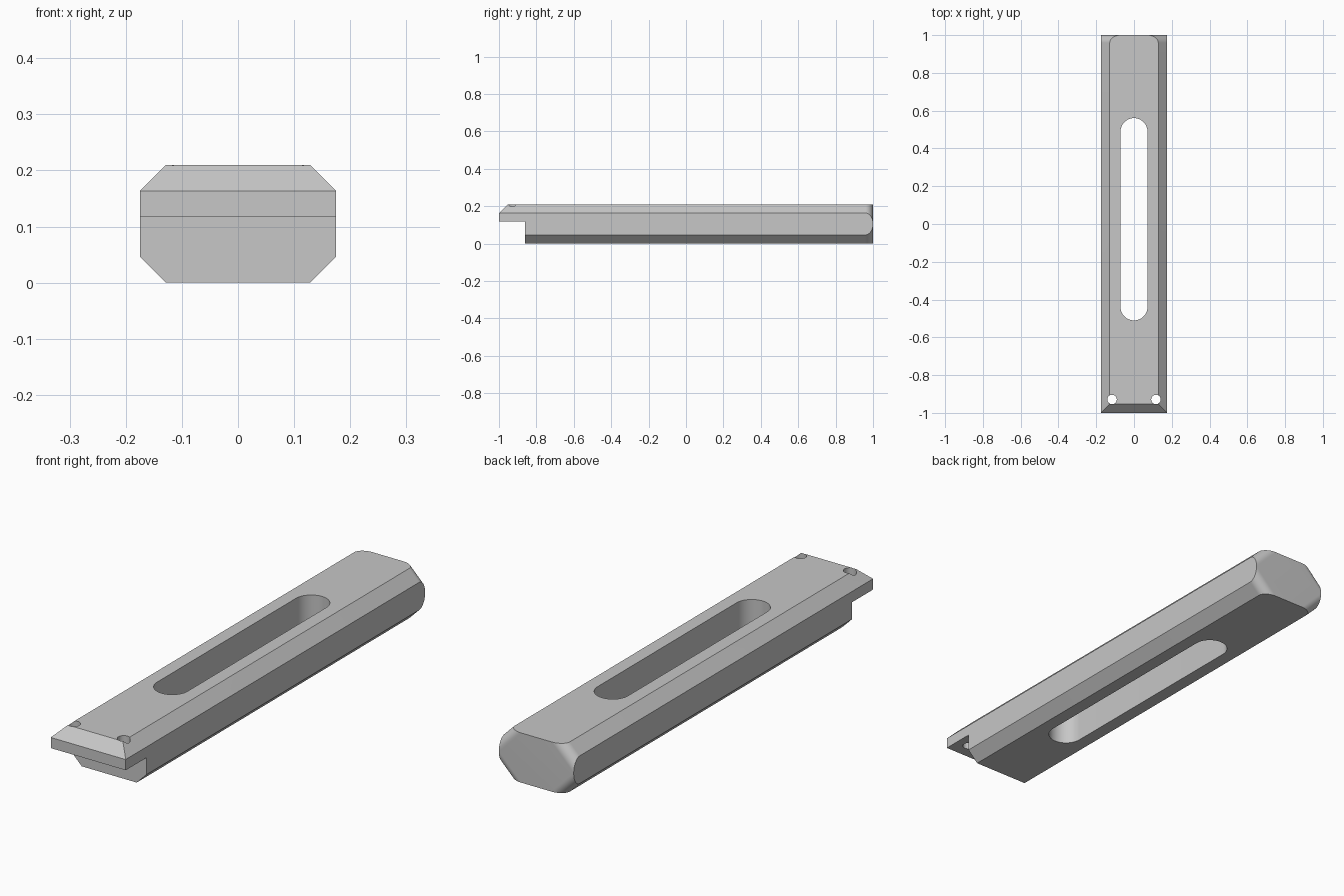
import bpy, bmesh, math
from mathutils import Vector

cube = bpy.data.objects.get("Cube")
if cube:
    bpy.data.objects.remove(cube, do_unlink=True)

W, H, C = 0.175, 0.21, 0.0465   # half width, height, chamfer
R = 0.041                       # rounding of the back end
STEPS = 12

grey = bpy.data.materials.new("grey")
grey.use_nodes = True
grey.diffuse_color = (0.57, 0.57, 0.57, 1)
grey.node_tree.nodes["Principled BSDF"].inputs["Base Color"].default_value = (0.57, 0.57, 0.57, 1)


def make_object(name, bm):
    bmesh.ops.recalc_face_normals(bm, faces=bm.faces[:])
    mesh = bpy.data.meshes.new(name)
    bm.to_mesh(mesh)
    bm.free()
    mesh.materials.append(grey)
    ob = bpy.data.objects.new(name, mesh)
    bpy.context.collection.objects.link(ob)
    return ob


def octagon(y, c):
    quarter = [(W, H / 2 - c), (W - c, H / 2)]
    right = [(x, -z) for x, z in reversed(quarter)] + quarter
    ring = right + [(-x, z) for x, z in reversed(right)]
    return [Vector((x, y, z + H / 2)) for x, z in ring]


def prism(name, outline, z0, z1):
    bm = bmesh.new()
    face = bm.faces.new([bm.verts.new((x, y, z0)) for x, y in outline])
    moved = bmesh.ops.extrude_face_region(bm, geom=[face])["geom"]
    verts = [v for v in moved if isinstance(v, bmesh.types.BMVert)]
    bmesh.ops.translate(bm, verts=verts, vec=(0, 0, z1 - z0))
    return make_object(name, bm)


def capsule(x, y0, y1, r, n=24):
    # Outline of a round-ended slot; equal ends give a circle
    pts = []
    for cy, start in ((y1, 0), (y0, math.pi)):
        last = n if y0 == y1 else n + 1
        for i in range(last):
            a = start + math.pi * i / n
            pts.append((x + r * math.cos(a), cy + r * math.sin(a)))
    return pts


# Chamfered bar, lofted along y with its chamfers rounding into the back face
sections = [(-1, C)]
for i in range(STEPS + 1):
    a = math.pi / 2 * i / STEPS
    sections.append((1 - R + R * math.sin(a), C + math.sqrt(2) * R * (1 - math.cos(a))))
bm = bmesh.new()
rings = [[bm.verts.new(p) for p in octagon(y, c)] for y, c in sections]
for a, b in zip(rings, rings[1:]):
    for i in range(8):
        j = (i + 1) % 8
        bm.faces.new((a[i], a[j], b[j], b[i]))
bm.faces.new(rings[0])
bm.faces.new(rings[-1])

# Sloped top edge at the front
cut = bmesh.ops.bisect_plane(bm, geom=bm.verts[:] + bm.edges[:] + bm.faces[:],
                             plane_co=(0, -1, H - C - 0.0005), plane_no=(0, -1, 1),
                             clear_outer=True)
bmesh.ops.holes_fill(bm, edges=[e for e in bm.edges if e.is_boundary], sides=0)
bar = make_object("clamp_bar", bm)

# Step under the front lip, long slot and two small lip holes
cutters = [
    prism("step_cutter", [(-1, -1.2), (1, -1.2), (1, -0.86), (-1, -0.86)], -0.1, 0.118),
    prism("slot_cutter", capsule(0, -0.439, 0.489, 0.0715), -0.1, 0.4),
]
for s in (-1, 1):
    cutters.append(prism("hole_cutter", capsule(s * 0.116, -0.929, -0.929, 0.025, 16), 0.05, 0.4))

bpy.context.view_layer.objects.active = bar
for ob in cutters:
    ob.hide_render = True
    mod = bar.modifiers.new(ob.name, 'BOOLEAN')
    mod.operation = 'DIFFERENCE'
    mod.solver = 'EXACT'
    mod.object = ob
    bpy.ops.object.modifier_apply(modifier=mod.name)
    bpy.data.objects.remove(ob, do_unlink=True)

for ob in bpy.context.selected_objects:
    ob.select_set(False)
bar.select_set(True)
bpy.ops.object.shade_smooth_by_angle(angle=math.radians(25))
